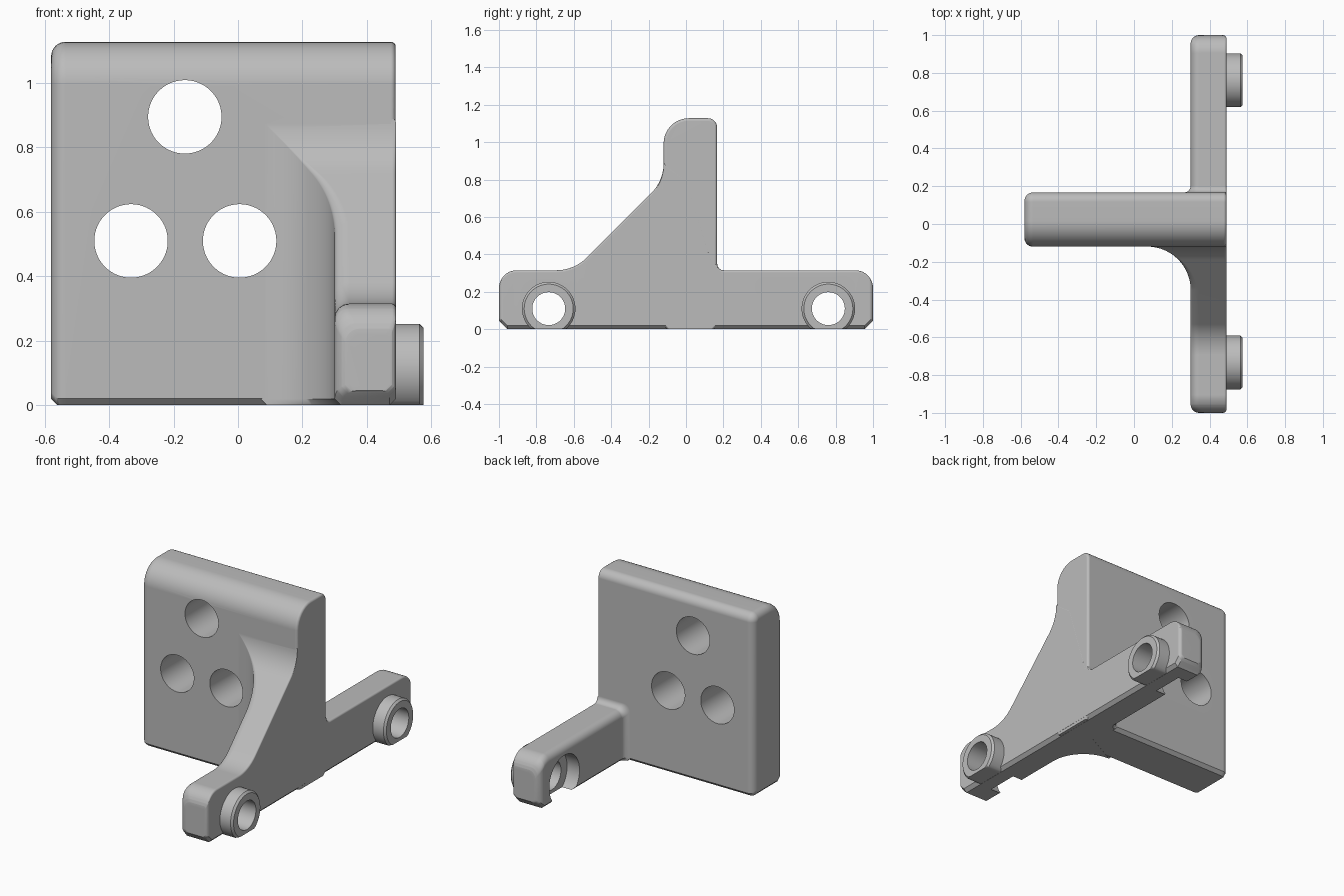
import bpy
import bmesh
from math import sin, cos, pi, sqrt, radians

cube = bpy.data.objects.get("Cube")
if cube:
    bpy.data.objects.remove(cube, do_unlink=True)

grey = bpy.data.materials.new("plain_grey")
grey.use_nodes = True
grey.diffuse_color = (0.5, 0.5, 0.5, 1)
for node in grey.node_tree.nodes:
    if node.type == 'BSDF_PRINCIPLED':
        node.inputs["Base Color"].default_value = grey.diffuse_color


def loft(name, sections):
    """Skin a list of closed, equally long point rings into a solid."""
    bm = bmesh.new()
    rings = [[bm.verts.new(p) for p in s] for s in sections]
    n = len(rings[0])
    for a, b in zip(rings, rings[1:]):
        for i in range(n):
            j = (i + 1) % n
            bm.faces.new((a[i], a[j], b[j], b[i]))
    bm.faces.new(rings[0])
    bm.faces.new(rings[-1])
    bmesh.ops.recalc_face_normals(bm, faces=bm.faces)
    mesh = bpy.data.meshes.new(name)
    bm.to_mesh(mesh)
    bm.free()
    obj = bpy.data.objects.new(name, mesh)
    bpy.context.collection.objects.link(obj)
    mesh.materials.append(grey)
    return obj


def block(u0, u1, z0, z1, r0, r1, chamfer=0.02, steps=8):
    """Upright section: chamfered foot, top corners of radius r0 and r1."""
    pts = [(u0 + chamfer, z0), (u1 - chamfer, z0), (u1, z0 + chamfer)]
    for cx, r, start in ((u1 - r1, r1, 0), (u0 + r0, r0, pi / 2)):
        for i in range(steps + 1):
            a = start + i * pi / 2 / steps
            pts.append((cx + r * cos(a), z1 - r + r * sin(a)))
    pts.append((u0, z0 + chamfer))
    return pts


def drop(r, t):
    """Inset of a quarter round of radius r at distance t from its end."""
    t = min(max(t, 0), r)
    return r - sqrt(r * r - (r - t) ** 2)


def rounding(r, steps=8):
    """Distances from the end that sample a quarter round evenly."""
    return [r * (1 - cos(i * pi / 2 / steps)) for i in range(steps + 1)]


def cylinder(name, axis, start, end, radius, u, z, floor=-9, rim=0):
    """Cylinder along x or y, optionally flattened below and chamfered."""
    rings = []
    for d, r in ((start, radius), (end - rim, radius), (end, radius - rim)):
        if rings and not rim and d == end and len(rings) == 2:
            break
        ring = []
        for i in range(64):
            a = (i + 0.5) * 2 * pi / 64
            p, q = u + r * cos(a), max(z + r * sin(a), floor)
            ring.append((d, p, q) if axis == 'x' else (p, d, q))
        rings.append(ring)
    return loft(name, rings)


def combine(target, other, operation):
    mod = target.modifiers.new(operation.lower(), 'BOOLEAN')
    mod.operation = operation
    mod.solver = 'EXACT'
    mod.object = other
    bpy.context.view_layer.objects.active = target
    bpy.ops.object.modifier_apply(modifier=mod.name)
    bpy.data.objects.remove(other, do_unlink=True)


# Upright plate, lofted along x with rounded ends
FRONT, BACK, TOP = -0.12, 0.167, 1.128
LEFT_END, RIGHT_END, EDGE = -0.58, 0.4895, 0.045
sections = []
stations = [LEFT_END + t for t in rounding(EDGE)]
stations += [RIGHT_END - t for t in reversed(rounding(0.015, 4))]
for x in stations:
    s = drop(EDGE, x - LEFT_END) + drop(0.015, RIGHT_END - x)
    foot = 0.0005 + max(0, 0.02 - (x - LEFT_END))
    sec = block(FRONT + s, BACK - s, foot, TOP - s, 0.135 - s, 0.05 - s)
    sections.append([(x, y, z) for y, z in sec])
plate = loft("bracket", sections)

# Side rail with sloped gusset, lofted along y
RAIL_TOP, INNER, OUTER, R = 0.315, 0.30, 0.49, 0.23
CENTRE = FRONT + 0.0005 - R      # centre line of the gusset's upper curves
LINE = 0.913                     # slope is z = y + LINE
LOW_START = RAIL_TOP - LINE - R * (sqrt(2) - 1)
LOW_END = LOW_START + R * sqrt(0.5)
HIGH_START = CENTRE + R * sqrt(0.5)
BACK_FILLET = 0.035


def rail_height(y):
    if y > 0.1:
        return RAIL_TOP + drop(BACK_FILLET, y - BACK)
    if y < LOW_START:
        return RAIL_TOP
    if y < LOW_END:
        return RAIL_TOP + R - sqrt(R * R - (y - LOW_START) ** 2)
    if y < HIGH_START:
        return y + LINE
    centre_z = HIGH_START + LINE + R * sqrt(0.5)
    return centre_z - sqrt(max(0, R * R - (y - CENTRE) ** 2))


def rail_inner(y):
    if y > 0.1:
        return INNER - drop(BACK_FILLET, y - BACK)
    if y < CENTRE:
        return INNER
    return INNER - R + sqrt(max(0, R * R - (y - CENTRE) ** 2))


ends = sorted(set(rounding(0.095) + rounding(EDGE, 6) + [0.02]))
stations = [-1 + t for t in ends]
stations += [LOW_START + R * sin(i * pi / 32) for i in range(9)]
stations += [CENTRE + R * sin(i * pi / 48) for i in range(25)]
stations += [0.0, 0.14] + [BACK + t for t in rounding(BACK_FILLET)]
stations += [1 - t for t in reversed(ends)]
sections = []
for y in stations:
    t = 1 - abs(y)
    top = rail_height(y) - drop(0.095, t)
    left = rail_inner(y) + drop(EDGE, t)
    if y == 0:
        top, left = 0.8, INNER
    right = OUTER - drop(0.02, t)
    # the inner round fades out where the gusset meets the plate
    fade = min(1, max(0.05, (FRONT - y) / 0.25)) if y < 0.1 else 1
    sec = block(left, right, max(0, EDGE - t), top, EDGE * fade, 0.012)
    sections.append([(x, y, z) for x, z in sec])
combine(plate, loft("side_rail", sections), 'UNION')

# Mounting bosses, with a matching recess inside and a bore through
BOSS_Z = 0.11
for y in (-0.734, 0.761):
    boss = cylinder("boss", 'x', 0.45, 0.575, 0.143, y, BOSS_Z, 0.0005, 0.012)
    combine(plate, boss, 'UNION')
    for start, end, radius in ((0.1, 0.385, 0.148), (0.2, 0.7, 0.088)):
        cutter = cylinder("bore", 'x', start, end, radius, y, BOSS_Z)
        combine(plate, cutter, 'DIFFERENCE')

# Three round holes through the plate
for x, z in ((-0.165, 0.895), (-0.332, 0.51), (0.005, 0.51)):
    hole = cylinder("hole", 'y', -0.5, 0.5, 0.114, x, z)
    combine(plate, hole, 'DIFFERENCE')

# Smooth shading with crisp flat faces
bpy.ops.object.select_all(action='DESELECT')
plate.select_set(True)
bpy.context.view_layer.objects.active = plate
bpy.ops.object.shade_smooth_by_angle(angle=radians(32))
weighted = plate.modifiers.new("weighted_normals", 'WEIGHTED_NORMAL')
weighted.keep_sharp = True
